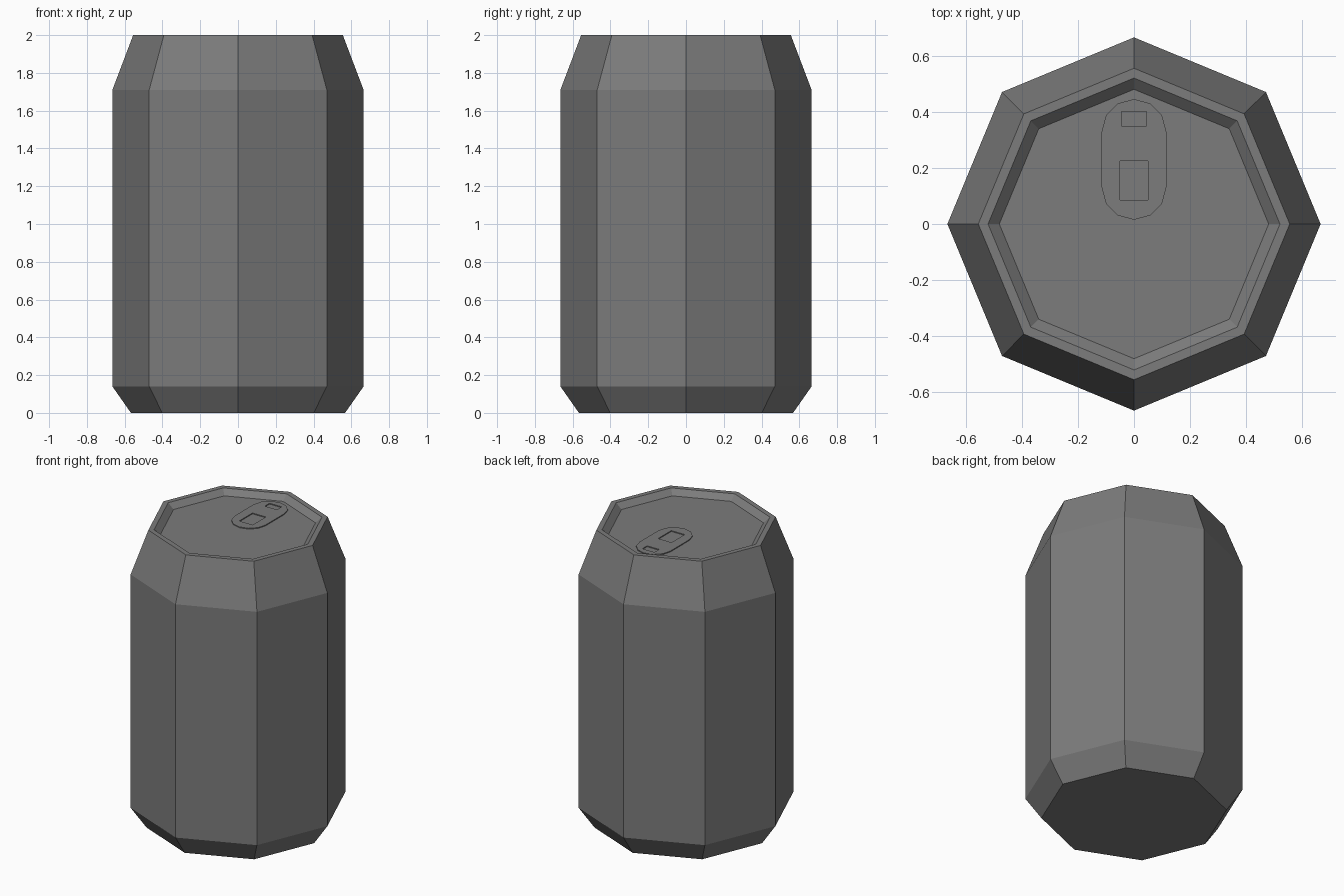
import bpy
import bmesh
from math import cos, sin, pi

cube = bpy.data.objects.get("Cube")
if cube:
    bpy.data.objects.remove(cube, do_unlink=True)

metal = bpy.data.materials.new("grey metal")
metal.use_nodes = True
GREY = (0.2, 0.2, 0.2, 1)
metal.diffuse_color = GREY
metal.node_tree.nodes["Principled BSDF"].inputs["Base Color"].default_value = GREY

SIDES = 8
LID_Z = 1.965


def ring_body(name, profile):
    """Sweep a (radius, z) profile round the z axis and cap both ends."""
    bm = bmesh.new()
    rings = [[bm.verts.new((r * cos(2 * pi * i / SIDES), r * sin(2 * pi * i / SIDES), z))
              for i in range(SIDES)] for r, z in profile]
    for low, high in zip(rings, rings[1:]):
        for i in range(SIDES):
            j = (i + 1) % SIDES
            bm.faces.new((low[i], low[j], high[j], high[i]))
    bm.faces.new(rings[0][::-1])
    bm.faces.new(rings[-1])
    mesh = bpy.data.meshes.new(name)
    bm.to_mesh(mesh)
    bm.free()
    mesh.materials.append(metal)
    obj = bpy.data.objects.new(name, mesh)
    bpy.context.collection.objects.link(obj)
    return obj


def rectangle(cx, cy, w, h):
    return [(cx + sx * w / 2, cy + sy * h / 2)
            for sx, sy in ((-1, -1), (1, -1), (1, 1), (-1, 1))]


def stadium(cy, radius, straight, steps=6):
    """Outline with two round ends, long along y."""
    points = []
    for end in (1, -1):
        for k in range(steps + 1):
            a = pi * k / steps
            points.append((end * radius * cos(a), cy + end * (straight / 2 + radius * sin(a))))
    return points


def plate(name, outlines, z, thickness):
    """Thin flat plate; outlines after the first become holes."""
    curve = bpy.data.curves.new(name, "CURVE")
    curve.dimensions = "2D"
    curve.fill_mode = "BOTH"
    curve.extrude = thickness / 2
    for outline in outlines:
        spline = curve.splines.new("POLY")
        spline.points.add(len(outline) - 1)
        for p, (x, y) in zip(spline.points, outline):
            p.co = (x, y, 0, 1)
        spline.use_cyclic_u = True
    curve.materials.append(metal)
    obj = bpy.data.objects.new(name, curve)
    obj.location.z = z + thickness / 2
    bpy.context.collection.objects.link(obj)
    # Turn the curve into a flat-shaded mesh
    bpy.ops.object.select_all(action="DESELECT")
    obj.select_set(True)
    bpy.context.view_layer.objects.active = obj
    bpy.ops.object.convert(target="MESH")
    bpy.ops.object.shade_flat()


# Can body: tapered foot, straight wall, shoulder, rim and sunken lid
ring_body("can_body", [(0.567, 0), (0.665, 0.14), (0.665, 1.71), (0.555, 2.0),
                       (0.52, 2.0), (0.48, LID_Z)])

# Pull tab lying on the lid towards the back, with two cut-outs
plate("pull_tab", [stadium(0.23, 0.115, 0.2),
                   rectangle(0, 0.155, 0.1, 0.14),
                   rectangle(0, 0.375, 0.09, 0.05)], LID_Z, 0.006)
